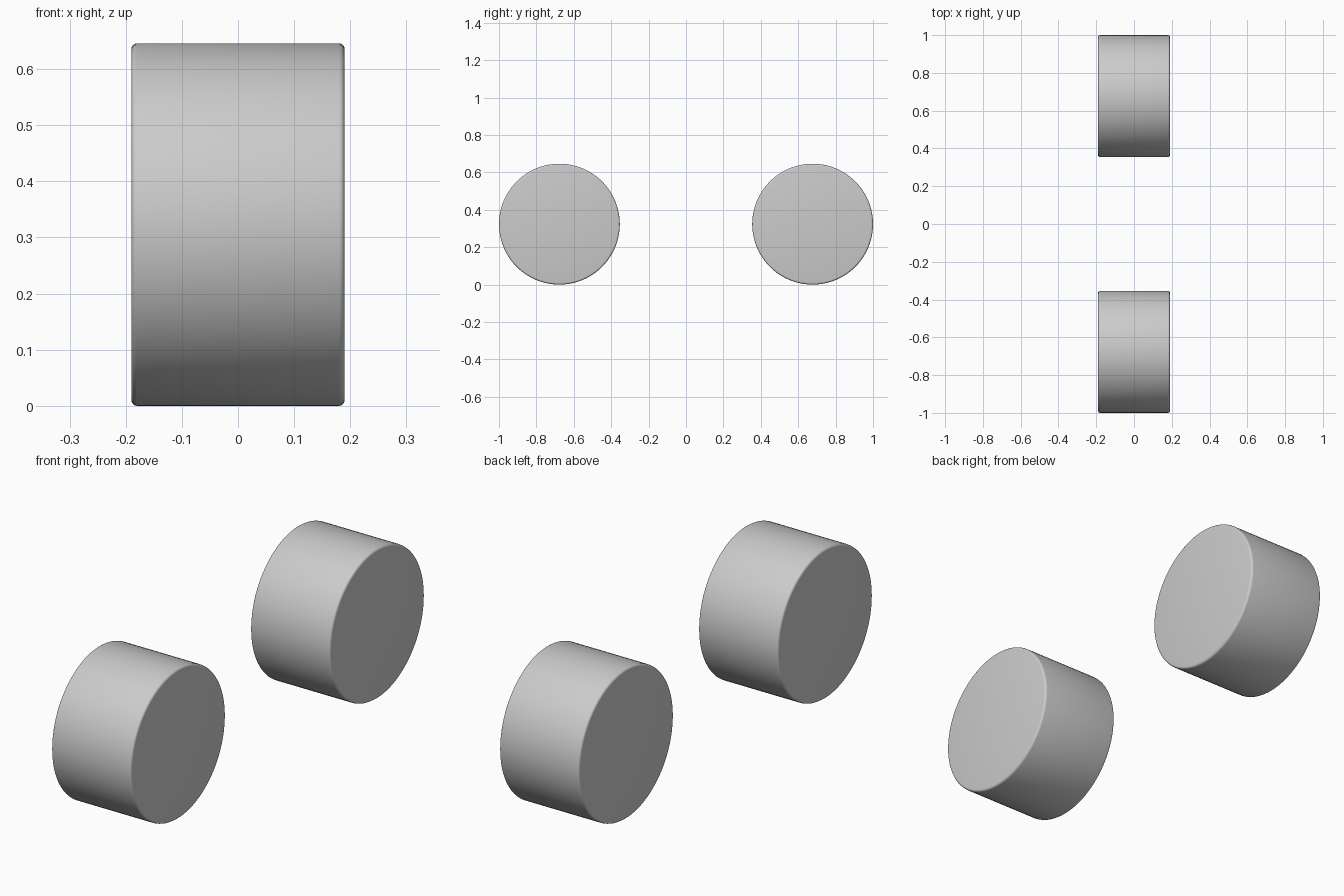
import bpy
from math import pi

if "Cube" in bpy.data.objects:
    bpy.data.objects.remove(bpy.data.objects["Cube"])

R, WIDTH, Y = 0.323, 0.38, 0.677


def wheel(name, y):
    # Solid drum lying along x with softly rounded rims
    bpy.ops.mesh.primitive_cylinder_add(vertices=96, radius=R, depth=WIDTH,
                                        location=(0, y, R), rotation=(0, pi / 2, 0))
    ob = bpy.context.object
    ob.name = name
    bevel = ob.modifiers.new("rim_rounding", 'BEVEL')
    bevel.width = 0.01
    bevel.segments = 4
    bevel.limit_method = 'ANGLE'
    bpy.ops.object.modifier_apply(modifier=bevel.name)
    bpy.ops.object.shade_smooth_by_angle()


# Front and rear wheels
wheel("front_wheel", -Y)
wheel("rear_wheel", Y)
